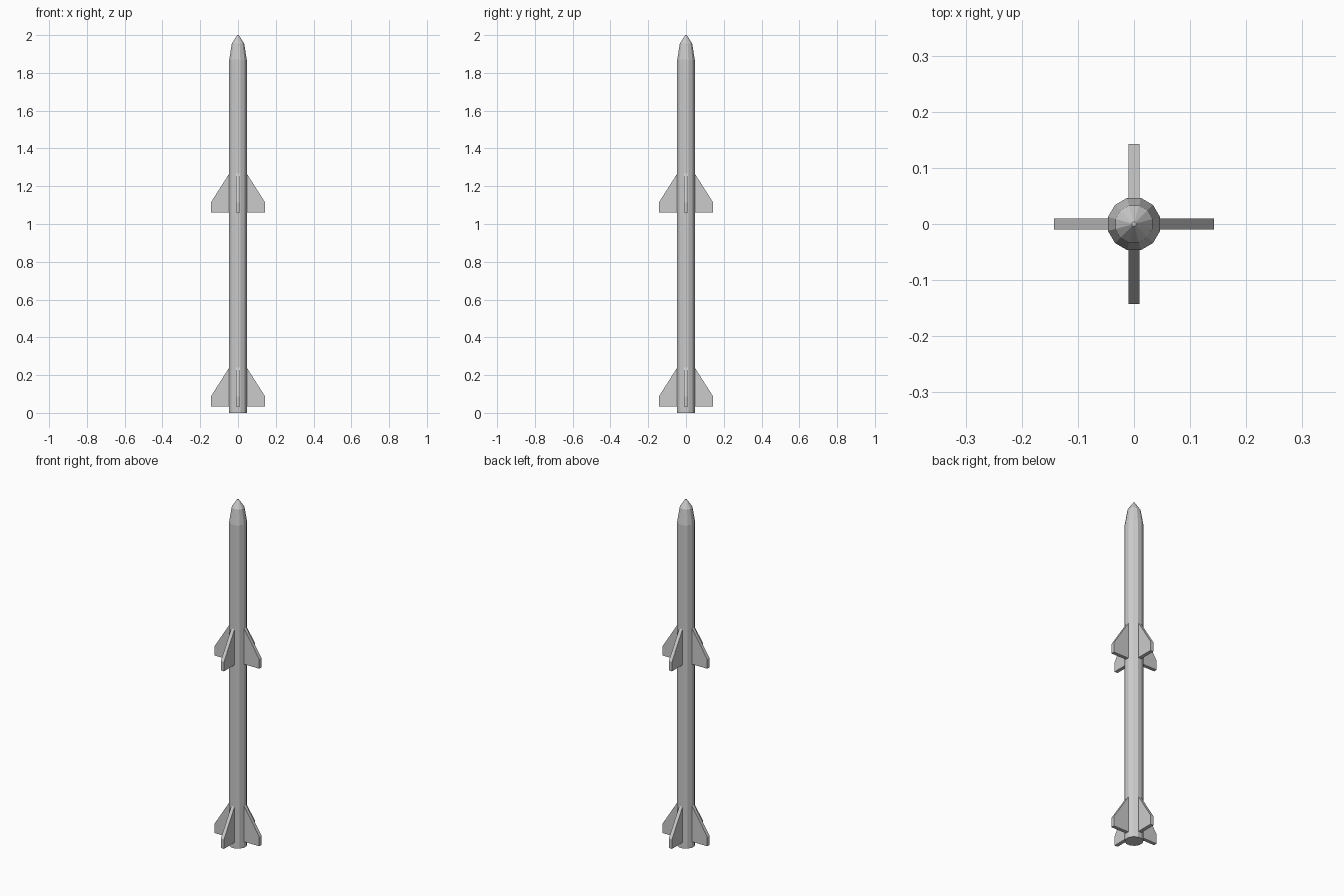
import bpy, bmesh, math
from mathutils import Matrix

if "Cube" in bpy.data.objects:
    bpy.data.objects.remove(bpy.data.objects["Cube"])

SIDES = 12
BODY_R = 0.048


def finish(name, bm):
    bmesh.ops.recalc_face_normals(bm, faces=bm.faces)
    mesh = bpy.data.meshes.new(name)
    bm.to_mesh(mesh)
    bm.free()
    obj = bpy.data.objects.new(name, mesh)
    bpy.context.collection.objects.link(obj)
    return obj


def turned(name, profile):
    """Faceted solid from (radius, z) rings, capped at both ends."""
    bm = bmesh.new()
    rings = []
    for r, z in profile:
        angles = [2 * math.pi * (i + 0.5) / SIDES for i in range(SIDES)]
        rings.append([bm.verts.new((r * math.cos(a), r * math.sin(a), z)) for a in angles])
    for low, high in zip(rings, rings[1:]):
        for i in range(SIDES):
            j = (i + 1) % SIDES
            bm.faces.new((low[i], low[j], high[j], high[i]))
    bm.faces.new(rings[0])
    bm.faces.new(rings[-1])
    return finish(name, bm)


def fin(name, base_z, angle):
    """Swept flat plate, extruded from its side outline."""
    outline = [(0.04, 0), (0.143, 0), (0.143, 0.054), (0.04, 0.216)]
    bm = bmesh.new()
    face = bm.faces.new([bm.verts.new((x, -0.01, base_z + z)) for x, z in outline])
    side = bmesh.ops.extrude_face_region(bm, geom=[face])
    moved = [v for v in side["geom"] if isinstance(v, bmesh.types.BMVert)]
    bmesh.ops.translate(bm, verts=moved, vec=(0, 0.02, 0))
    bmesh.ops.rotate(bm, verts=bm.verts, cent=(0, 0, 0), matrix=Matrix.Rotation(angle, 3, "Z"))
    return finish(name, bm)


# Body tube with stepped nose cone
turned("body_and_nose", [(BODY_R, 0), (BODY_R, 1.87), (0.034, 1.955), (0.004, 2.0)])

# Tail fins and mid-body fins, four of each
for label, z in (("tail_fin", 0.034), ("middle_fin", 1.061)):
    for k in range(4):
        fin(f"{label}_{k + 1}", z, k * math.pi / 2)
